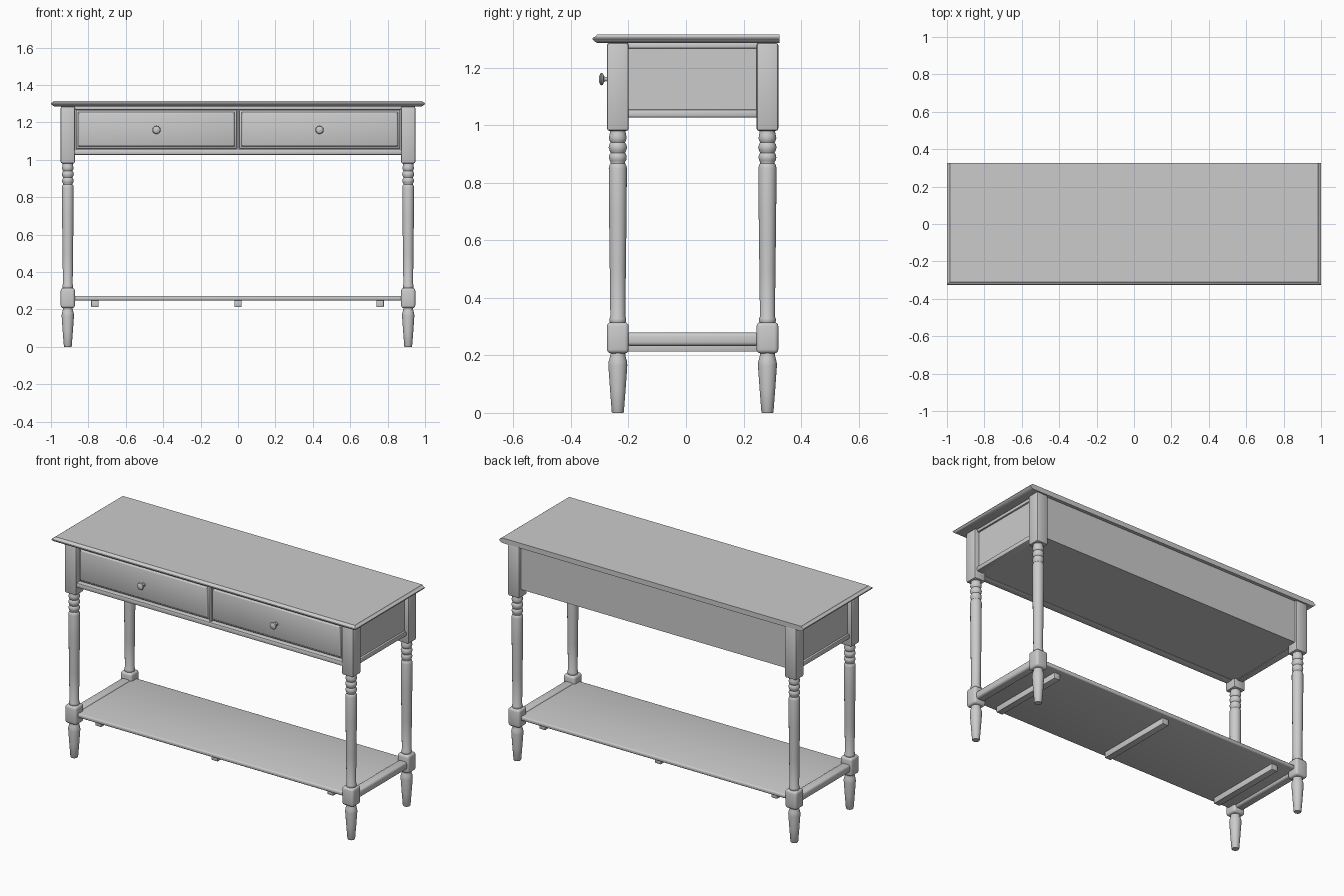
import bpy, bmesh, math
from mathutils import Matrix, Vector

if "Cube" in bpy.data.objects:
    bpy.data.objects.remove(bpy.data.objects["Cube"], do_unlink=True)

GREY = (0.6, 0.6, 0.6, 1)
paint = bpy.data.materials.new("grey paint")
paint.use_nodes = True
paint.diffuse_color = GREY
paint.node_tree.nodes["Principled BSDF"].inputs["Base Color"].default_value = GREY


def finish(name, bm, location=(0, 0, 0), turn=None):
    """Turn a bmesh into a painted object."""
    if turn:
        bm.transform(turn)
    bm.transform(Matrix.Translation(location))
    bmesh.ops.recalc_face_normals(bm, faces=bm.faces)
    mesh = bpy.data.meshes.new(name)
    bm.to_mesh(mesh)
    bm.free()
    mesh.materials.append(paint)
    obj = bpy.data.objects.new(name, mesh)
    bpy.context.collection.objects.link(obj)
    bpy.ops.object.select_all(action='DESELECT')
    obj.select_set(True)
    bpy.context.view_layer.objects.active = obj
    bpy.ops.object.shade_smooth_by_angle(angle=math.radians(35))
    return obj


def box(name, x, y, z, bevel=0, segments=2):
    """Box from (min, max) pairs with rounded edges."""
    bm = bmesh.new()
    bmesh.ops.create_cube(bm, size=1)
    low, high = (Vector(v) for v in zip(x, y, z))
    bm.transform(Matrix.Diagonal((*(high - low), 1)))
    if bevel:
        bmesh.ops.bevel(bm, geom=bm.edges[:], offset=bevel, segments=segments,
                        profile=0.5, affect='EDGES')
    return finish(name, bm, (low + high) / 2)


def stack(bm, rings):
    """Skin rings of equal point count and close both ends."""
    loops = [[bm.verts.new(p) for p in ring] for ring in rings]
    n = len(loops[0])
    for a, b in zip(loops, loops[1:]):
        for i in range(n):
            j = (i + 1) % n
            bm.faces.new((a[i], a[j], b[j], b[i]))
    bm.faces.new(loops[0][::-1])
    bm.faces.new(loops[-1])


def lathe(name, profile, location, turn=None, sides=24):
    """Turned part from (radius, height) points."""
    bm = bmesh.new()
    stack(bm, [[(r * math.cos(math.tau * i / sides), r * math.sin(math.tau * i / sides), z)
                for i in range(sides)] for r, z in profile])
    return finish(name, bm, location, turn)


def moulded(name, x, y, levels, location, turn=None, flat_back=False):
    """Panel whose edge follows (inset, height) levels."""
    bm = bmesh.new()
    rings = []
    for d, z in levels:
        x0, x1, y0 = x[0] + d, x[1] - d, y[0] + d
        y1 = y[1] if flat_back else y[1] - d
        rings.append([(x0, y0, z), (x1, y0, z), (x1, y1, z), (x0, y1, z)])
    stack(bm, rings)
    return finish(name, bm, location, turn)


FORWARD = Matrix.Rotation(math.pi / 2, 4, 'X')   # local z points to the front
LEG_X, HALF = 0.91, 0.038
FRONT_Y, BACK_Y = -0.237, 0.283
INNER_X = LEG_X - HALF + 0.005
SIDE_Y = (FRONT_Y + HALF - 0.01, BACK_Y - HALF + 0.01)

# Table top, moulded on the front and sides, straight at the back
moulded("table_top", (-1, 1), (-0.325, 0.325),
        [(0.02, 0), (0.012, 0.003), (0.004, 0.009), (0, 0.014), (0.001, 0.018),
         (0.008, 0.022), (0.014, 0.026), (0.016, 0.03), (0.02, 0.03)],
        (0, 0, 1.285), flat_back=True)

# Turned leg profiles
COLUMN = [(0.024, 0.3), (0.026, 0.312), (0.029, 0.318), (0.029, 0.328), (0.026, 0.335),
          (0.028, 0.5), (0.0305, 0.7), (0.0315, 0.85), (0.029, 0.862), (0.025, 0.867),
          (0.025, 0.872), (0.029, 0.878), (0.031, 0.888), (0.029, 0.898), (0.025, 0.904),
          (0.029, 0.912), (0.032, 0.923), (0.029, 0.934), (0.025, 0.94), (0.028, 0.945),
          (0.031, 0.955), (0.029, 0.966), (0.027, 0.975), (0.027, 0.99)]
FOOT = [(0.019, 0), (0.021, 0.003), (0.027, 0.08), (0.033, 0.165), (0.032, 0.178),
        (0.028, 0.192), (0.026, 0.2), (0.026, 0.215)]

for side, sx in (("right", -1), ("left", 1)):
    for end, y in (("front", FRONT_Y), ("back", BACK_Y)):
        leg, x = f"{end}_{side}", sx * LEG_X
        span_x, span_y = (x - HALF, x + HALF), (y - HALF, y + HALF)
        box(leg + "_leg_post", span_x, span_y, (0.98, 1.286), 0.009)
        lathe(leg + "_leg_column", COLUMN, (x, y, 0))
        box(leg + "_leg_block", span_x, span_y, (0.207, 0.315), 0.014, 3)
        lathe(leg + "_leg_foot", FOOT, (x, y, 0))

    # End panel with its rails, and the lower stretcher
    box(side + "_end_panel", sorted((sx * 0.9, sx * 0.922)), SIDE_Y, (1.03, 1.286))
    box(side + "_end_top_rail", sorted((sx * 0.9, sx * 0.932)), SIDE_Y, (1.267, 1.286), 0.004)
    box(side + "_end_bottom_rail", sorted((sx * 0.89, sx * 0.934)), SIDE_Y, (1.026, 1.055), 0.007)
    box(side + "_stretcher", sorted((sx * 0.882, sx * 0.938)), SIDE_Y, (0.233, 0.279), 0.013, 3)

    # Drawer front with a moulded border
    drawer_x = sorted((sx * 0.008, sx * 0.865))
    moulded(side + "_drawer_front", drawer_x, (1.061, 1.264),
            [(0, 0), (0, 0.026), (0.004, 0.03), (0.01, 0.032), (0.014, 0.038), (0.018, 0.04)],
            (0, -0.223, 0), FORWARD)
    lathe(side + "_drawer_knob",
          [(0.014, 0), (0.009, 0.004), (0.007, 0.018), (0.01, 0.024), (0.02, 0.028),
           (0.022, 0.032), (0.019, 0.037), (0.01, 0.041), (0.003, 0.042)],
          (sx * 0.436, -0.261, 1.16), FORWARD)

# Drawer case: back, floor, front rails and centre divider
SPAN = (-INNER_X, INNER_X)
box("case_back", SPAN, (0.28, 0.305), (1.03, 1.286))
box("case_floor", (-0.9, 0.9), (-0.235, 0.29), (1.03, 1.045))
box("case_inner_front", SPAN, (-0.23, -0.215), (1.035, 1.286))
box("front_top_rail", SPAN, (-0.265, -0.22), (1.267, 1.286), 0.003)
box("front_bottom_rail", SPAN, (-0.27, -0.22), (1.026, 1.056), 0.008)
box("centre_divider", (-0.006, 0.006), (-0.26, -0.22), (1.05, 1.27))

# Lower shelf with rounded front and back edges, on three battens
box("shelf", (-0.89, 0.89), (-0.255, 0.3), (0.248, 0.272), 0.008, 3)
for name, x in (("right", -0.765), ("middle", 0), ("left", 0.76)):
    box(name + "_shelf_batten", (x - 0.02, x + 0.02), (-0.22, 0.265), (0.213, 0.25), 0.003)
